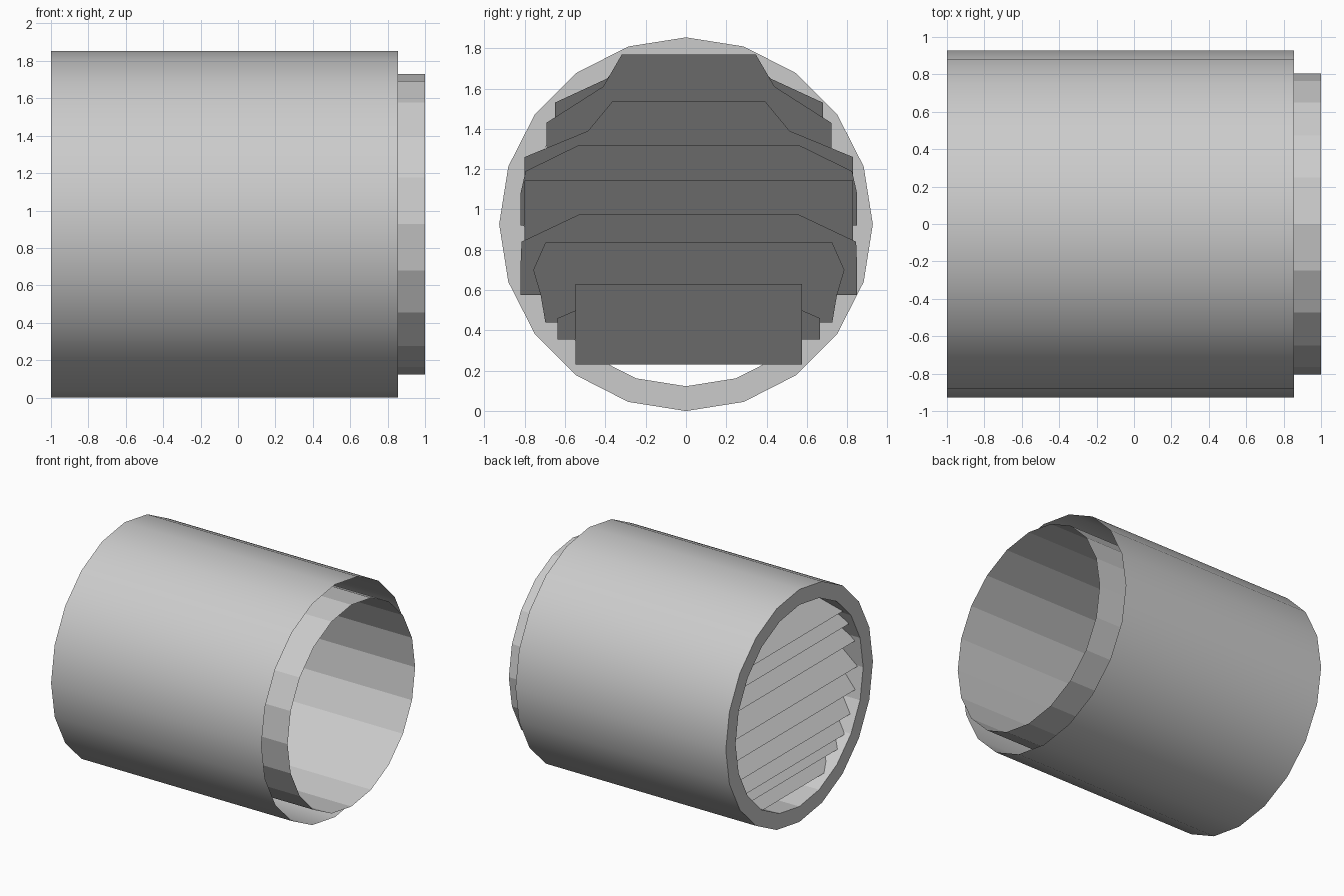
import bpy, math

if "Cube" in bpy.data.objects:
    bpy.data.objects.remove(bpy.data.objects["Cube"])

R_OUT, R_IN, CZ, SIDES = 0.927, 0.804, 0.927, 20


def add_mesh(name, verts, faces, smooth=False):
    mesh = bpy.data.meshes.new(name)
    mesh.from_pydata(verts, [], faces)
    for p in mesh.polygons:
        p.use_smooth = smooth
    obj = bpy.data.objects.new(name, mesh)
    bpy.context.collection.objects.link(obj)
    return obj


def sleeve(name, start, end, smooth=False):
    """Strip swept round the x axis between two (x, radius) points."""
    verts = []
    for x, r in (start, end):
        for i in range(SIDES):
            a = math.tau * i / SIDES
            verts.append((x, r * math.sin(a), CZ + r * math.cos(a)))
    faces = [(i, i + SIDES, (i + 1) % SIDES + SIDES, (i + 1) % SIDES) for i in range(SIDES)]
    return add_mesh(name, verts, faces, smooth)


# Casing, closed by a flat rim at the vent end and open at the other
sleeve("outer_casing", (0.855, R_OUT), (-1, R_OUT), True)
sleeve("vent_rim", (-1, R_OUT), (-1, R_IN))
sleeve("inner_duct", (-1, R_IN), (1, R_IN))

# Louvre blades: half-outlines (half width, height) from bottom to top
blades = [
    [(0.562, 0.23), (0.562, 0.63)],
    [(0.652, 0.355), (0.652, 0.46), (0.40, 0.57)],
    [(0.712, 0.44), (0.735, 0.575), (0.772, 0.70), (0.712, 0.835)],
    [(0.835, 0.575), (0.835, 0.72), (0.83, 0.84), (0.545, 0.975)],
    [(0.815, 0.745), (0.815, 1.145)],
    [(0.835, 0.92), (0.835, 1.08), (0.81, 1.19), (0.545, 1.32)],
    [(0.815, 1.135), (0.815, 1.26), (0.50, 1.39), (0.38, 1.535)],
    [(0.707, 1.30), (0.707, 1.43), (0.425, 1.61), (0.332, 1.77)],
    [(0.665, 1.43), (0.665, 1.53), (0.405, 1.65), (0.32, 1.755)],
]
for n, half in enumerate(blades):
    z0 = half[0][1]
    right = [(-0.95 + (z - z0), y + 0.014, z) for y, z in half]
    left = [(-0.95 + (z - z0), 0.014 - y, z) for y, z in reversed(half)]
    verts = right + left
    add_mesh(f"louvre_blade_{n + 1}", verts, [tuple(range(len(verts)))])
